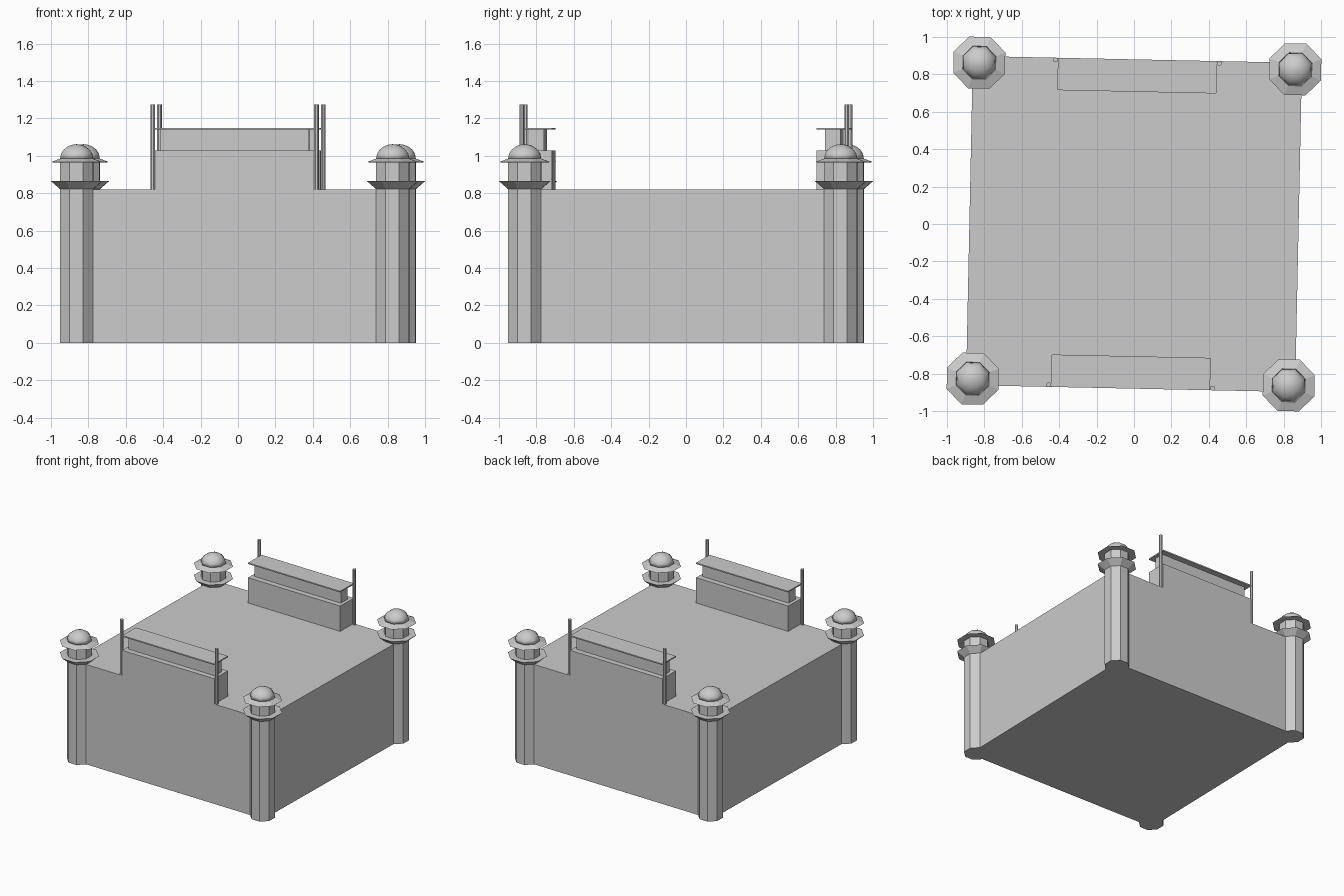
import bpy, bmesh, math
from mathutils import Matrix

cube = bpy.data.objects.get("Cube")
if cube:
    bpy.data.objects.remove(cube, do_unlink=True)

stone = bpy.data.materials.new("grey_stone")
stone.use_nodes = True
GREY = (0.6, 0.6, 0.6, 1)
stone.diffuse_color = GREY
stone.node_tree.nodes["Principled BSDF"].inputs["Base Color"].default_value = GREY

TWIST = Matrix.Rotation(math.radians(-1.2), 4, 'Z')   # whole fort is slightly turned
HALF = 0.88        # half width of the walls
TOWER = 0.845      # tower centre offset
TOP = 0.82         # wall height
FLAT = math.cos(math.pi / 8)


def finish(name, bm, smooth=False):
    bmesh.ops.recalc_face_normals(bm, faces=bm.faces)
    bm.transform(TWIST)
    mesh = bpy.data.meshes.new(name)
    bm.to_mesh(mesh)
    bm.free()
    mesh.materials.append(stone)
    for p in mesh.polygons:
        p.use_smooth = smooth
    obj = bpy.data.objects.new(name, mesh)
    bpy.context.collection.objects.link(obj)
    return obj


def box(name, x0, x1, y0, y1, z0, z1):
    bm = bmesh.new()
    m = Matrix.Translation(((x0 + x1) / 2, (y0 + y1) / 2, (z0 + z1) / 2))
    m = m @ Matrix.Diagonal((x1 - x0, abs(y1 - y0), z1 - z0, 1))
    bmesh.ops.create_cube(bm, size=1, matrix=m)
    return finish(name, bm)


def octagon_lathe(name, profile, cx, cy, smooth=False):
    """Stack octagon rings; profile holds (flat-to-centre radius, z)."""
    bm = bmesh.new()
    rings = []
    for r, z in profile:
        rings.append([bm.verts.new((cx + r / FLAT * math.cos((i + .5) * math.pi / 4),
                                    cy + r / FLAT * math.sin((i + .5) * math.pi / 4), z))
                      for i in range(8)])
    for a, b in zip(rings, rings[1:]):
        for i in range(8):
            j = (i + 1) % 8
            bm.faces.new((a[i], a[j], b[j], b[i]))
    bm.faces.new(rings[0])
    bm.faces.new(rings[-1])
    return finish(name, bm, smooth)


# Main walls
box("main_walls", -HALF, HALF, -HALF, HALF, 0, TOP)

# Corner towers
R, BRIM = 0.088, 0.138
dome_profile = [(R * math.cos(t), 0.985 + 0.077 * math.sin(t))
                for t in (math.radians(d) for d in (0, 20, 40, 60, 78, 89))]
for fb, sy in (("front", -1), ("back", 1)):
    for lr, sx in (("right", -1), ("left", 1)):
        c = (sx * TOWER, sy * TOWER)
        tag = f"{fb}_{lr}"
        octagon_lathe(f"{tag}_tower_shaft", [(R, 0), (R, 0.83)], *c)
        octagon_lathe(f"{tag}_tower_collar", [(R, 0.822), (BRIM, 0.866)], *c)
        octagon_lathe(f"{tag}_tower_lantern", [(R, 0.86), (R, 0.985)], *c)
        octagon_lathe(f"{tag}_tower_brim", [(R, 0.964), (BRIM, 0.966), (R, 0.985)], *c)
        octagon_lathe(f"{tag}_tower_dome", dome_profile, *c, smooth=True)

# Raised gate blocks with a roof slab and flag poles
for fb, sy in (("front", -1), ("back", 1)):
    y0, y1 = sorted((sy * 0.707, sy * HALF))
    box(f"{fb}_gate_block", -0.425, 0.425, y0, y1, TOP - 0.02, 1.028)
    box(f"{fb}_gate_upper", -0.398, 0.398, y0 + 0.045, y1 - 0.045, 1.02, 1.142)
    box(f"{fb}_gate_roof", -0.425, 0.425, y0, y1, 1.14, 1.15)
    for lr, sx in (("right", -1), ("left", 1)):
        octagon_lathe(f"{fb}_{lr}_flag_pole", [(0.012, TOP), (0.012, 1.275)],
                      sx * 0.438, sy * 0.868)
